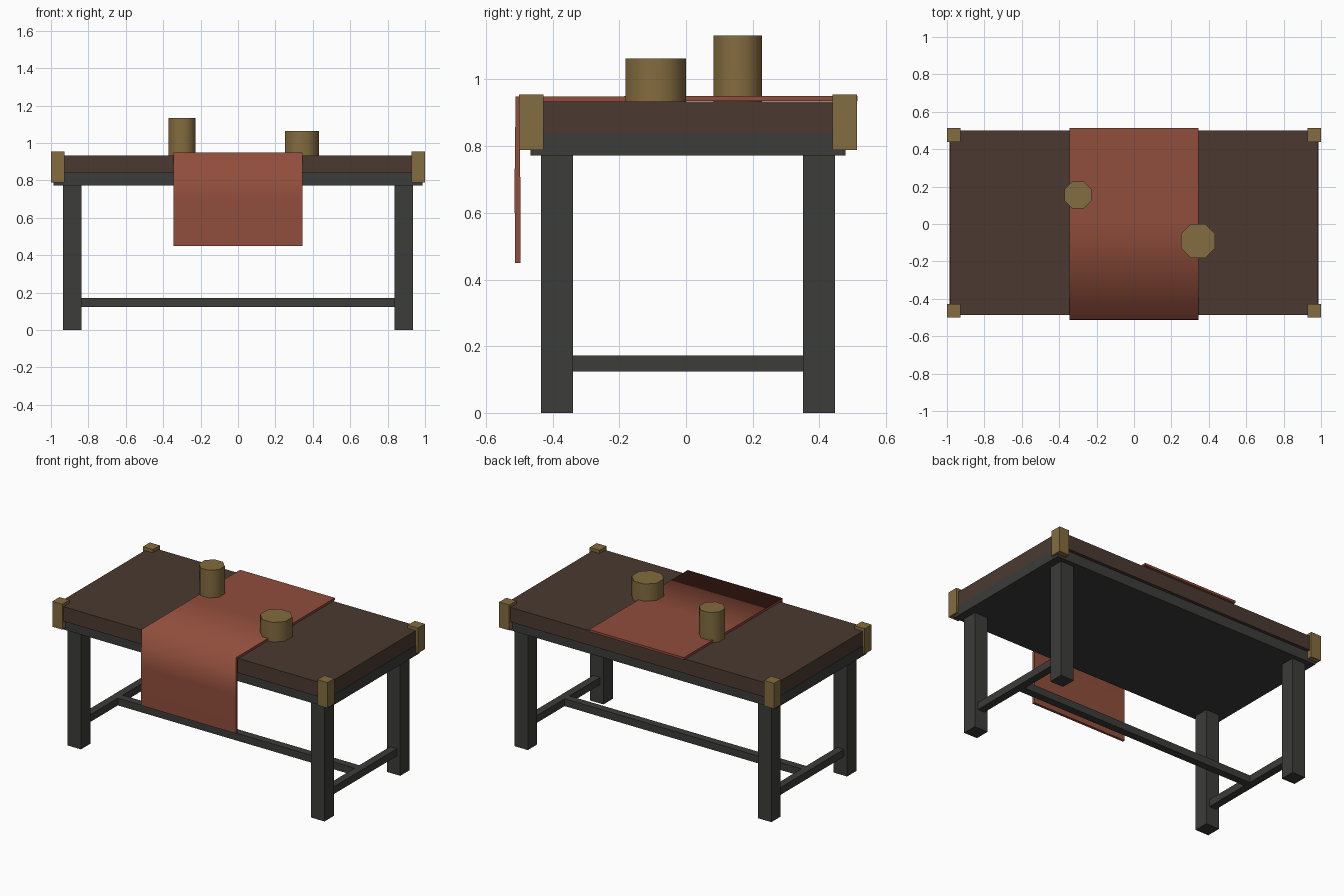
import bpy, bmesh, math

if "Cube" in bpy.data.objects:
    bpy.data.objects.remove(bpy.data.objects["Cube"])

CY = 0.006  # table centre in y (the runner hangs over the front)


def material(name, rgb):
    m = bpy.data.materials.new(name)
    m.diffuse_color = (*rgb, 1)
    m.use_nodes = True
    m.node_tree.nodes["Principled BSDF"].inputs["Base Color"].default_value = m.diffuse_color
    return m


wood = material("dark_wood", (0.07, 0.042, 0.03))
iron = material("charcoal", (0.045, 0.045, 0.043))
cloth = material("red_cloth", (0.28, 0.075, 0.045))
brass = material("brass", (0.23, 0.15, 0.05))


def box(name, x, y, z, mat):
    """Box from (min, max) ranges on each axis."""
    bpy.ops.mesh.primitive_cube_add(size=1)
    o = bpy.context.object
    o.name = name
    o.location = [(a + b) / 2 for a, b in (x, y, z)]
    o.scale = [b - a for a, b in (x, y, z)]
    o.data.materials.append(mat)
    return o


def centred(name, cx, cy, wx, wy, z, mat):
    return box(name, (cx - wx / 2, cx + wx / 2), (cy - wy / 2, cy + wy / 2), z, mat)


def pot(name, x, y, apothem, top):
    """Eight-sided pot with flats facing the axes and smooth sides."""
    z0 = 0.934
    bpy.ops.mesh.primitive_cylinder_add(
        vertices=8, radius=apothem / math.cos(math.pi / 8), depth=top - z0,
        location=(x, y, (top + z0) / 2), rotation=(0, 0, math.pi / 8))
    o = bpy.context.object
    o.name = name
    o.data.materials.append(brass)
    bpy.ops.object.shade_smooth_by_angle(angle=math.radians(50))


# Top and apron slab
centred("table_top", 0, CY, 1.97, 0.986, (0.838, 0.934), wood)
centred("apron", 0, CY, 1.974, 0.944, (0.772, 0.838), iron)

# Legs and brass corner caps
for sx, side in ((-1, "left"), (1, "right")):
    for sy, end in ((-1, "front"), (1, "back")):
        centred(f"{end}_{side}_leg", sx * 0.886, CY + sy * 0.393, 0.097, 0.097, (0, 0.772), iron)
        centred(f"{end}_{side}_corner_cap", sx * 0.9635, CY + sy * 0.47, 0.073, 0.073,
                (0.788, 0.955), brass)
    # Side stretchers
    centred(f"{side}_stretcher", sx * 0.886, CY, 0.05, 0.70, (0.124, 0.172), iron)
# Long stretcher between the side stretchers
centred("long_stretcher", 0, CY, 1.73, 0.05, (0.124, 0.172), iron)

# Cloth runner: closed (y, z) profile extruded along x
outer = [(0.514, 0.950), (0.0, 0.950), (-0.511, 0.949), (-0.514, 0.70), (-0.513, 0.45)]
inner = [(-0.496, 0.45), (-0.497, 0.70), (-0.500, 0.934), (0.0, 0.935), (0.514, 0.935)]
bm = bmesh.new()
face = bm.faces.new([bm.verts.new((-0.345, y, z)) for y, z in outer + inner])
ext = bmesh.ops.extrude_face_region(bm, geom=[face], use_keep_orig=True)
bmesh.ops.translate(bm, vec=(0.69, 0, 0),
                    verts=[v for v in ext["geom"] if isinstance(v, bmesh.types.BMVert)])
bmesh.ops.recalc_face_normals(bm, faces=bm.faces)
rims = ((0.514,), (0.45,))
for f in bm.faces:
    f.smooth = abs(f.normal.x) < 0.5
for e in bm.edges:
    a, b = e.verts
    side_edge = abs(a.co.x - b.co.x) < 1e-4
    at_end = all(v.co.y > 0.5 or v.co.z < 0.46 for v in e.verts)
    e.smooth = not (side_edge or at_end)  # soft fold, crisp borders
mesh = bpy.data.meshes.new("table_runner")
bm.to_mesh(mesh)
bm.free()
mesh.materials.append(cloth)
bpy.context.collection.objects.link(bpy.data.objects.new("table_runner", mesh))

# Pots
pot("tall_pot", -0.299, 0.155, 0.073, 1.132)
pot("wide_pot", 0.342, -0.091, 0.091, 1.063)
